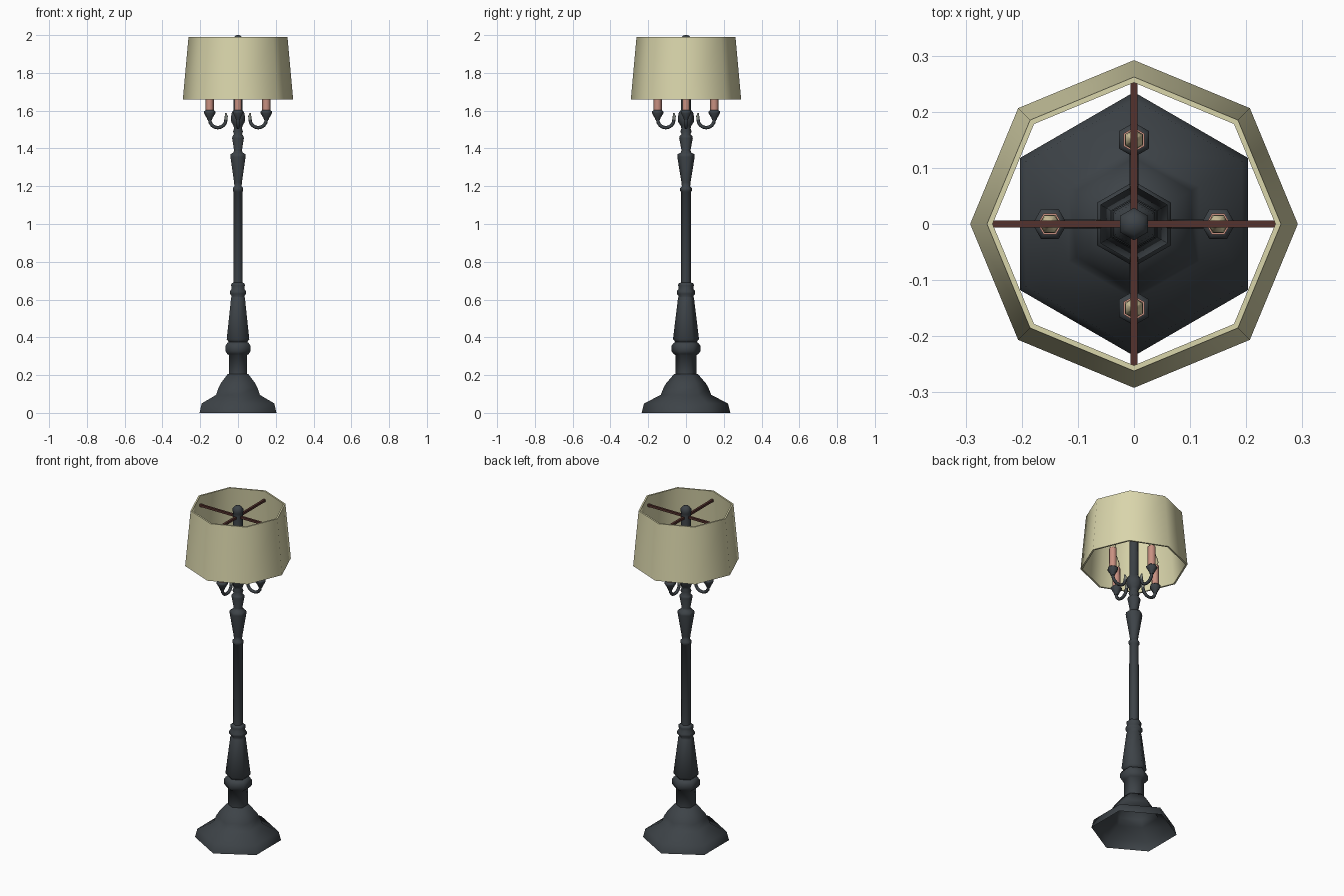
import bpy, bmesh, math
from mathutils import Vector, Matrix

if "Cube" in bpy.data.objects:
    bpy.data.objects.remove(bpy.data.objects["Cube"])


def material(name, rgb):
    m = bpy.data.materials.new(name)
    m.diffuse_color = (*rgb, 1)
    m.use_nodes = True
    m.node_tree.nodes["Principled BSDF"].inputs["Base Color"].default_value = m.diffuse_color
    return m


IRON = material("dark iron", (0.047, 0.056, 0.064))
CREAM = material("cream fabric", (0.70, 0.67, 0.41))
PINK = material("pink candle", (0.58, 0.28, 0.22))
BROWN = material("brown bar", (0.09, 0.032, 0.026))
BULB = material("warm bulb", (0.72, 0.63, 0.38))
TIP = material("grey tip", (0.22, 0.24, 0.21))


def finish(name, bm, mat, limit, matrix=None):
    bmesh.ops.recalc_face_normals(bm, faces=bm.faces)
    for f in bm.faces:
        f.smooth = True
    for e in bm.edges:
        e.smooth = e.is_manifold and e.calc_face_angle(0) < math.radians(limit)
    if matrix:
        bm.transform(matrix)
    me = bpy.data.meshes.new(name)
    bm.to_mesh(me)
    bm.free()
    me.materials.append(mat)
    ob = bpy.data.objects.new(name, me)
    bpy.context.collection.objects.link(ob)
    return ob


def skin(name, rings, mat, limit, caps=(True, True), loop=False, matrix=None):
    """Bridge a list of point rings into one surface."""
    bm = bmesh.new()
    vs = [[bm.verts.new(p) for p in r] for r in rings]
    n = len(rings[0])
    pairs = list(zip(vs, vs[1:])) + ([(vs[-1], vs[0])] if loop else [])
    for a, b in pairs:
        for i in range(n):
            j = (i + 1) % n
            bm.faces.new((a[i], a[j], b[j], b[i]))
    if caps[0]:
        bm.faces.new(vs[0])
    if caps[1]:
        bm.faces.new(vs[-1])
    return finish(name, bm, mat, limit, matrix)


def lathe(name, profile, sides, start, mat, limit=62, x=0, **kw):
    rings = [[(x + r * math.cos(start + math.tau * i / sides),
               r * math.sin(start + math.tau * i / sides), z)
              for i in range(sides)] for r, z in profile]
    return skin(name, rings, mat, limit, **kw)


def tube(name, path, mat, matrix):
    """Hexagonal tube in the xz plane; path points are (x, z, radius)."""
    rings = []
    for k, (x, z, r) in enumerate(path):
        a, b = path[max(k - 1, 0)], path[min(k + 1, len(path) - 1)]
        t = Vector((b[0] - a[0], 0, b[1] - a[1])).normalized()
        side = Vector((0, 1, 0))
        nrm = t.cross(side)
        rings.append([Vector((x, 0, z)) + r * (math.cos(q) * nrm + math.sin(q) * side)
                      for q in (math.tau * i / 6 for i in range(6))])
    return skin(name, rings, mat, 62, matrix=matrix)


UP = math.pi / 2

# hollow stepped foot
lathe("base", [(0.235, 0), (0.222, 0.05), (0.134, 0.095), (0.118, 0.135),
               (0.104, 0.158), (0.062, 0.207), (0.055, 0.207)],
      6, UP, IRON, caps=(False, False))

# turned stem
lathe("stem", [(0.055, 0.2), (0.055, 0.305), (0.066, 0.312), (0.076, 0.327),
               (0.076, 0.355), (0.066, 0.37), (0.056, 0.375), (0.069, 0.39),
               (0.042, 0.61), (0.038, 0.617), (0.048, 0.63), (0.048, 0.645),
               (0.038, 0.658), (0.042, 0.675), (0.040, 0.685), (0.027, 0.69),
               (0.026, 1.17), (0.031, 1.175), (0.031, 1.19), (0.022, 1.2),
               (0.024, 1.22), (0.046, 1.355), (0.045, 1.37), (0.028, 1.378),
               (0.024, 1.39), (0.036, 1.455), (0.034, 1.465), (0.024, 1.475),
               (0.030, 1.49), (0.024, 1.505), (0.028, 1.52), (0.041, 1.54),
               (0.043, 1.565), (0.038, 1.59), (0.026, 1.605), (0.026, 1.955)],
      6, UP, IRON)

# finial on top of the stem
lathe("finial", [(0.026, 1.95), (0.029, 1.965), (0.029, 1.982), (0.019, 1.995),
                 (0.006, 2.0)], 6, UP, IRON)

# octagonal shade with wall thickness
lathe("shade", [(0.292, 1.66), (0.262, 1.99), (0.252, 1.99), (0.282, 1.66)],
      8, 0, CREAM, limit=50, caps=(False, False), loop=True)

# crossed shade bars
for name, size in (("shade_bar_x", (0.504, 0.013, 0.013)),
                   ("shade_bar_y", (0.013, 0.504, 0.013))):
    bm = bmesh.new()
    bmesh.ops.create_cube(bm, size=1)
    finish(name, bm, BROWN, 30,
           Matrix.Translation((0, 0, 1.935)) @ Matrix.Diagonal((*size, 1)))

# four candle arms
for k, label in enumerate(("right", "back", "left", "front")):
    rot = Matrix.Rotation(k * UP, 4, 'Z')
    # J-shaped arm: half circle, then a short rise to the tip
    arc = [(0.107 + 0.043 * math.cos(a), 1.552 - 0.042 * math.sin(a), 0.009)
           for a in (math.pi * i / 8 for i in range(9))]
    tube("arm_" + label, [(0.15, 1.57, 0.009)] + arc, IRON, rot)
    tube("arm_tip_" + label, [(0.064, 1.552, 0.009), (0.062, 1.572, 0.008),
                              (0.066, 1.588, 0.004)], TIP, rot)
    lathe("cup_" + label, [(0.011, 1.55), (0.016, 1.562), (0.031, 1.588),
                           (0.031, 1.595), (0.022, 1.603)],
          6, 0, IRON, x=0.15, matrix=rot)
    lathe("candle_" + label, [(0.022, 1.6), (0.022, 1.72)],
          6, 0, PINK, x=0.15, matrix=rot)
    lathe("bulb_" + label, [(0.012, 1.718), (0.019, 1.738), (0.017, 1.755),
                            (0.003, 1.795)], 6, 0, BULB, x=0.15, matrix=rot)
